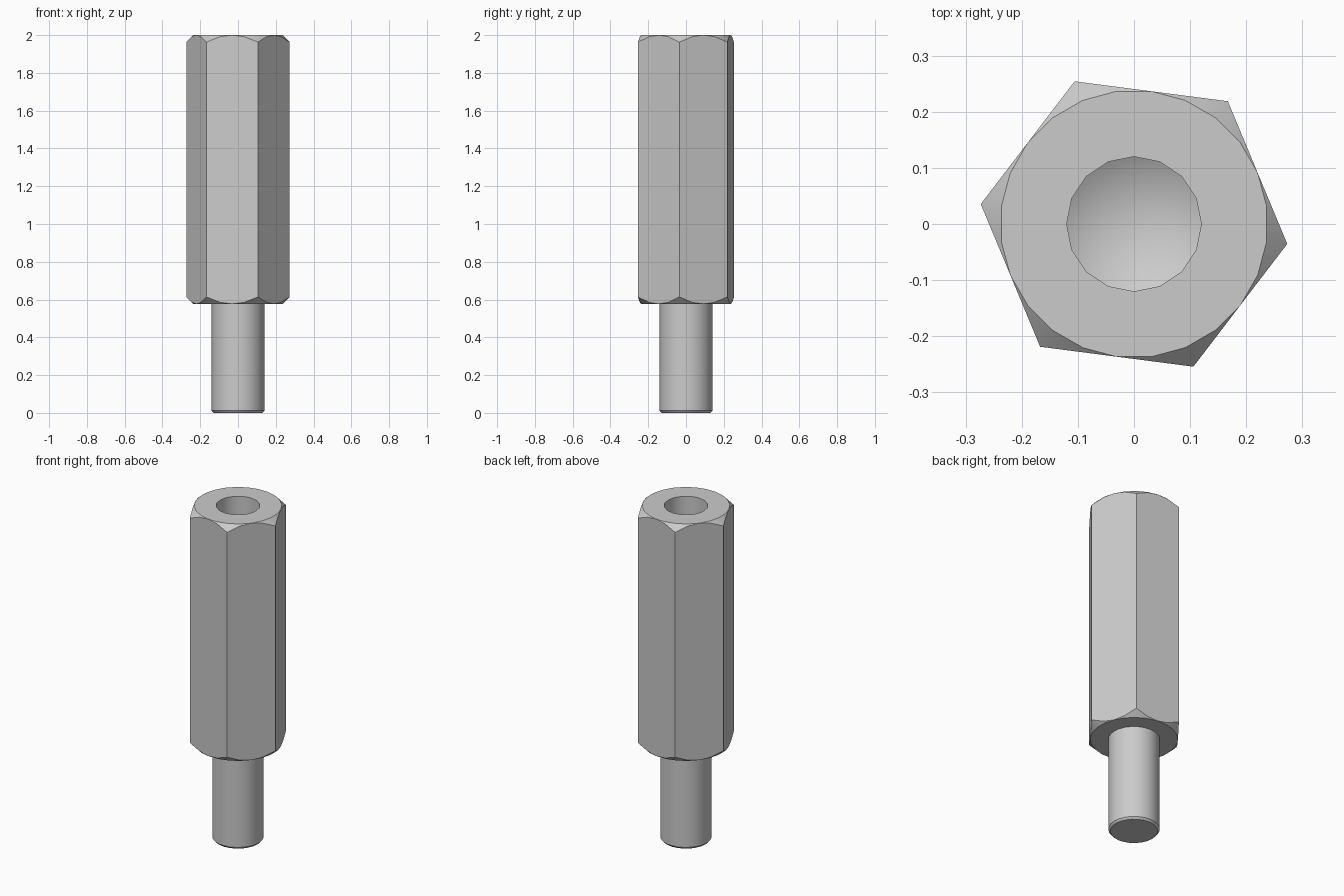
import bpy, bmesh
from math import sin, cos, pi, radians

if "Cube" in bpy.data.objects:
    bpy.data.objects.remove(bpy.data.objects["Cube"])

TURN = radians(52.6)        # direction of one hex corner
FLAT = 0.2385               # centre to flat
BASE, TOP = 0.577, 2.0      # hex body ends
STUD_R, HOLE_R = 0.14, 0.12
HOLE_END, HOLE_TIP = 1.24, 1.17

metal = bpy.data.materials.new("grey_metal")
metal.use_nodes = True
colour = (0.6, 0.6, 0.6, 1)
metal.diffuse_color = colour
metal.node_tree.nodes["Principled BSDF"].inputs["Base Color"].default_value = colour


def ring(bm, n, point):
    return [bm.verts.new(point(2 * pi * i / n)) for i in range(n)]


def circle(bm, n, r, z, turn=0.0):
    return ring(bm, n, lambda a: (r * cos(a + turn), r * sin(a + turn), z))


def join(bm, a, b):
    n = len(a)
    for i in range(n):
        j = (i + 1) % n
        bm.faces.new((a[i], a[j], b[j], b[i]))


def finish(bm, name):
    bmesh.ops.remove_doubles(bm, verts=bm.verts, dist=1e-5)
    bmesh.ops.recalc_face_normals(bm, faces=bm.faces)
    mesh = bpy.data.meshes.new(name)
    bm.to_mesh(mesh)
    bm.free()
    mesh.materials.append(metal)
    obj = bpy.data.objects.new(name, mesh)
    bpy.context.collection.objects.link(obj)
    bpy.ops.object.select_all(action='DESELECT')
    bpy.context.view_layer.objects.active = obj
    obj.select_set(True)
    bpy.ops.object.shade_smooth_by_angle(angle=radians(28))
    return obj


def hex_ring(bm, end, way):
    # Curved edge where the 45 degree end chamfer meets the flats
    def point(a):
        r = FLAT / cos(a % (pi / 3) - pi / 6)
        return (r * cos(a + TURN), r * sin(a + TURN), end + way * (r - FLAT))
    return ring(bm, 24, point)


# Hex body with chamfered ends
bm = bmesh.new()
bottom = circle(bm, 24, FLAT, BASE, TURN)
low, high = hex_ring(bm, BASE, 1), hex_ring(bm, TOP, -1)
rim = circle(bm, 24, FLAT, TOP, TURN)
bm.faces.new(bottom)
join(bm, bottom, low)
join(bm, high, rim)
for k in range(0, 24, 4):   # one flat panel per side
    ids = [(k + i) % 24 for i in range(5)]
    bm.faces.new([low[i] for i in ids] + [high[i] for i in reversed(ids)])

# Drilled blind hole with a conical end
mouth = circle(bm, 16, HOLE_R, TOP)
floor = circle(bm, 16, HOLE_R, HOLE_END)
join(bm, mouth, floor)
tip = bm.verts.new((0, 0, HOLE_TIP))
for i in range(16):
    bm.faces.new((floor[i], floor[(i + 1) % 16], tip))
loops = [bm.edges.get((l[i - 1], l[i])) for l in (rim, mouth) for i in range(len(l))]
bmesh.ops.bridge_loops(bm, edges=loops)
finish(bm, "hex_body")

# Round stud with a small bevel at the foot
bm = bmesh.new()
foot = circle(bm, 24, STUD_R - 0.01, 0)
edge = circle(bm, 24, STUD_R, 0.012)
head = circle(bm, 24, STUD_R, BASE + 0.01)
bm.faces.new(foot)
join(bm, foot, edge)
join(bm, edge, head)
bm.faces.new(head)
finish(bm, "stud")
